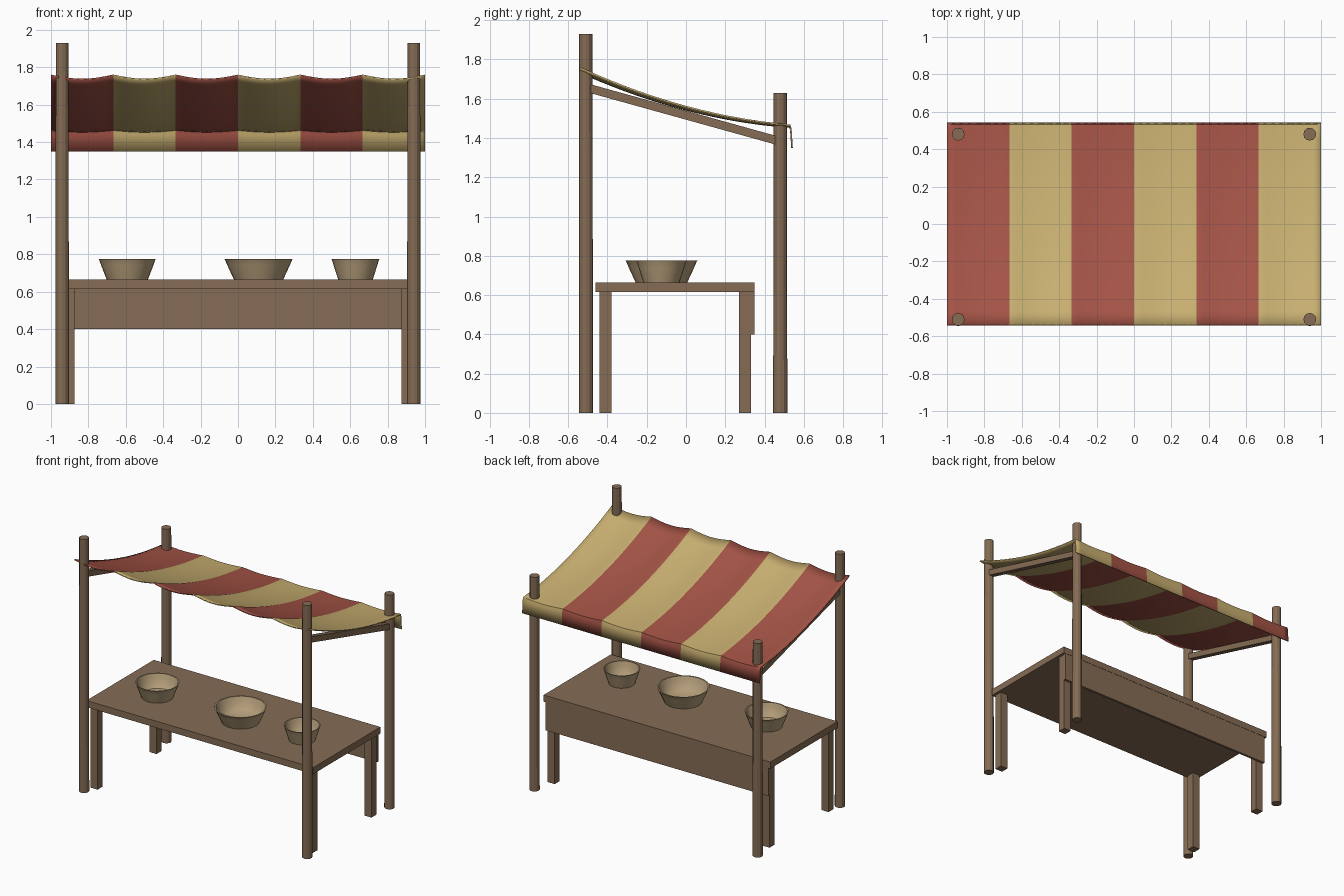
import bpy, bmesh, math
from mathutils import Vector

cube = bpy.data.objects.get("Cube")
if cube:
    bpy.data.objects.remove(cube, do_unlink=True)


def make_material(name, color):
    m = bpy.data.materials.new(name)
    m.use_nodes = True
    m.diffuse_color = (*color, 1)
    m.node_tree.nodes["Principled BSDF"].inputs["Base Color"].default_value = (*color, 1)
    return m


wood = make_material("brown wood", (0.235, 0.150, 0.090))
red = make_material("red cloth", (0.375, 0.088, 0.062))
yellow = make_material("straw cloth", (0.58, 0.43, 0.165))
clay = make_material("tan clay", (0.46, 0.34, 0.195))


def finish(name, bm, mats, smooth=None):
    bmesh.ops.recalc_face_normals(bm, faces=bm.faces)
    mesh = bpy.data.meshes.new(name)
    bm.to_mesh(mesh)
    bm.free()
    obj = bpy.data.objects.new(name, mesh)
    bpy.context.collection.objects.link(obj)
    for m in mats:
        mesh.materials.append(m)
    if smooth:
        bpy.ops.object.select_all(action='DESELECT')
        obj.select_set(True)
        bpy.context.view_layer.objects.active = obj
        bpy.ops.object.shade_smooth_by_angle(angle=math.radians(smooth))
    return obj


def box(name, low, high):
    bm = bmesh.new()
    bmesh.ops.create_cube(bm, size=1)
    low, high = Vector(low), Vector(high)
    for v in bm.verts:
        v.co = (low + high) / 2 + v.co * (high - low)
    return finish(name, bm, [wood])


def post(name, x, y, height):
    bm = bmesh.new()
    bmesh.ops.create_cone(bm, cap_ends=True, segments=12, radius1=0.036,
                          radius2=0.034, depth=height)
    bmesh.ops.translate(bm, vec=(x, y, height / 2), verts=bm.verts)
    return finish(name, bm, [wood])


def rail(name, x):
    # sloping side rail between a front and a back post
    bm = bmesh.new()
    bmesh.ops.create_cube(bm, size=1)
    for v in bm.verts:
        along = v.co.y
        v.co = (x + v.co.x * 0.04, along * 0.99 - 0.015, 1.52 - along * 0.275 + v.co.z * 0.045)
    return finish(name, bm, [wood])


def bowl(name, x, radius):
    # outer wall, rim, then inner wall, spun around the upright axis
    profile = [(0, 0), (0.72, 0), (0.81, 0.035), (0.91, 0.075), (0.98, 0.105), (1, 0.11),
               (0.94, 0.11), (0.86, 0.075), (0.74, 0.04), (0.6, 0.02), (0, 0.015)]
    bm = bmesh.new()
    verts = [bm.verts.new((r * radius, 0, z)) for r, z in profile]
    edges = [bm.edges.new(pair) for pair in zip(verts, verts[1:])]
    bmesh.ops.spin(bm, geom=verts + edges, cent=(0, 0, 0), axis=(0, 0, 1),
                   angle=math.tau, steps=24)
    bmesh.ops.remove_doubles(bm, verts=bm.verts, dist=0.0005)
    bmesh.ops.translate(bm, vec=(x, -0.125, 0.665), verts=bm.verts)
    return finish(name, bm, [clay], 40)


# Posts, rails and table legs, mirrored left and right
for side, s in (("left", 1), ("right", -1)):
    post("front_post_" + side, s * 0.94, -0.51, 1.93)
    post("back_post_" + side, s * 0.94, 0.48, 1.63)
    rail("side_rail_" + side, s * 0.94)
    for end, y in (("front", -0.41), ("back", 0.30)):
        box(f"{end}_leg_{side}", (s * 0.905 - 0.03, y - 0.03, 0),
            (s * 0.905 + 0.03, y + 0.03, 0.62))

# Table
box("table_top", (-0.955, -0.46, 0.615), (0.955, 0.35, 0.665))
box("table_apron", (-0.94, 0.33, 0.40), (0.94, 0.348, 0.617))

# Bowls
bowl("bowl_right", -0.592, 0.153)
bowl("bowl_middle", 0.11, 0.183)
bowl("bowl_left", 0.628, 0.128)

# Striped canopy: hangs in a sag from front to back, with a dip in every stripe
STRIPES, STEPS, ROWS = 6, 8, 14
path = []
for i in range(ROWS + 1):
    t = i / ROWS
    path.append((-0.54 + 1.07 * t, 1.757 - 0.292 * t - 0.2 * t * (1 - t), 0.022 - 0.012 * t))
path += [(0.534, 1.445, 0.006), (0.54, 1.35, 0)]

bm = bmesh.new()
columns = STRIPES * STEPS
grid = []
for y, z, dip in path:
    grid.append([bm.verts.new((-1 + 2 * c / columns, y,
                               z - dip * math.sin(math.pi * (c % STEPS) / STEPS)))
                 for c in range(columns + 1)])
for lower, upper in zip(grid, grid[1:]):
    for c in range(columns):
        face = bm.faces.new((lower[c], lower[c + 1], upper[c + 1], upper[c]))
        face.material_index = (c // STEPS) % 2
canopy = finish("canopy", bm, [red, yellow], 30)
cloth = canopy.modifiers.new("thickness", 'SOLIDIFY')
cloth.thickness = 0.008
cloth.offset = 0
